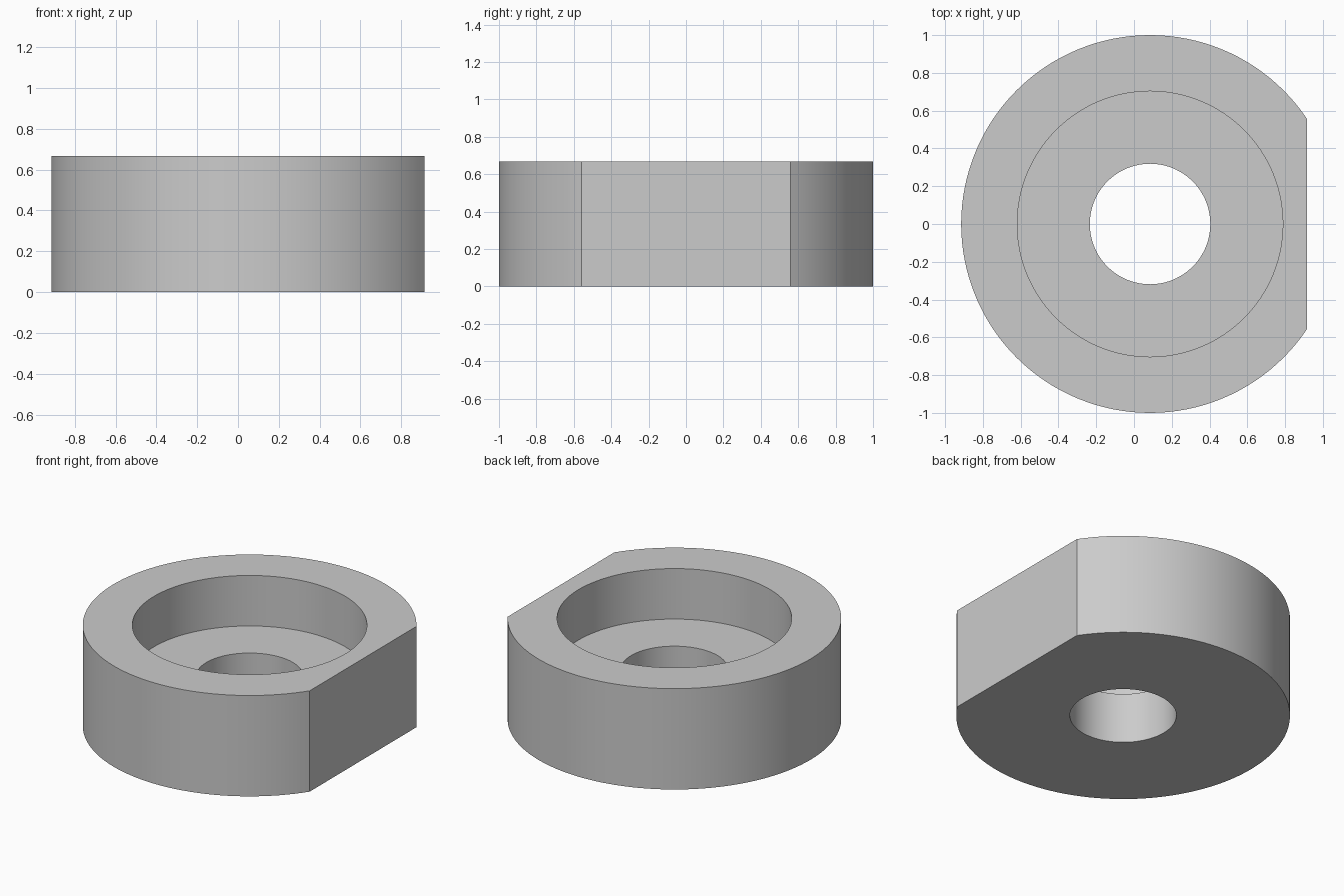
import bpy
import bmesh
import math
from mathutils import Vector

cube = bpy.data.objects.get("Cube")
if cube:
    bpy.data.objects.remove(cube, do_unlink=True)

HEIGHT = 0.667
FLOOR = 0.333            # height of the recess floor
OUTER, RECESS, HOLE = 1.0, 0.703, 0.319
FLAT_X = 0.915           # position of the flat side
CENTRE = Vector((0.085, 0, 0))

# Plain grey material
grey = bpy.data.materials.new("plain_grey")
grey.use_nodes = True
colour = (0.6, 0.6, 0.6, 1)
grey.diffuse_color = colour
grey.node_tree.nodes["Principled BSDF"].inputs["Base Color"].default_value = colour

# Stepped ring: half section turned around the vertical axis
section = [(HOLE, 0), (OUTER, 0), (OUTER, HEIGHT),
           (RECESS, HEIGHT), (RECESS, FLOOR), (HOLE, FLOOR)]
bm = bmesh.new()
verts = [bm.verts.new(CENTRE + Vector((-r, 0, z))) for r, z in section]
edges = [bm.edges.new((a, b)) for a, b in zip(verts, verts[1:] + verts[:1])]
bmesh.ops.spin(bm, geom=verts + edges, cent=CENTRE, axis=(0, 0, 1),
               angle=math.tau, steps=128, use_merge=True)
bmesh.ops.remove_doubles(bm, verts=bm.verts[:], dist=0.0001)

# Flat side: slice off the edge and close the opening
bmesh.ops.bisect_plane(bm, geom=bm.verts[:] + bm.edges[:] + bm.faces[:],
                       plane_co=(FLAT_X, 0, 0), plane_no=(1, 0, 0),
                       clear_outer=True)
bmesh.ops.holes_fill(bm, edges=[e for e in bm.edges if e.is_boundary], sides=0)
bmesh.ops.recalc_face_normals(bm, faces=bm.faces[:])

mesh = bpy.data.meshes.new("recessed_collar")
bm.to_mesh(mesh)
bm.free()
mesh.materials.append(grey)
collar = bpy.data.objects.new("recessed_collar", mesh)
bpy.context.collection.objects.link(collar)

# Smooth round walls with crisp rims
bpy.ops.object.select_all(action='DESELECT')
collar.select_set(True)
bpy.context.view_layer.objects.active = collar
bpy.ops.object.shade_smooth_by_angle(angle=math.radians(25))
